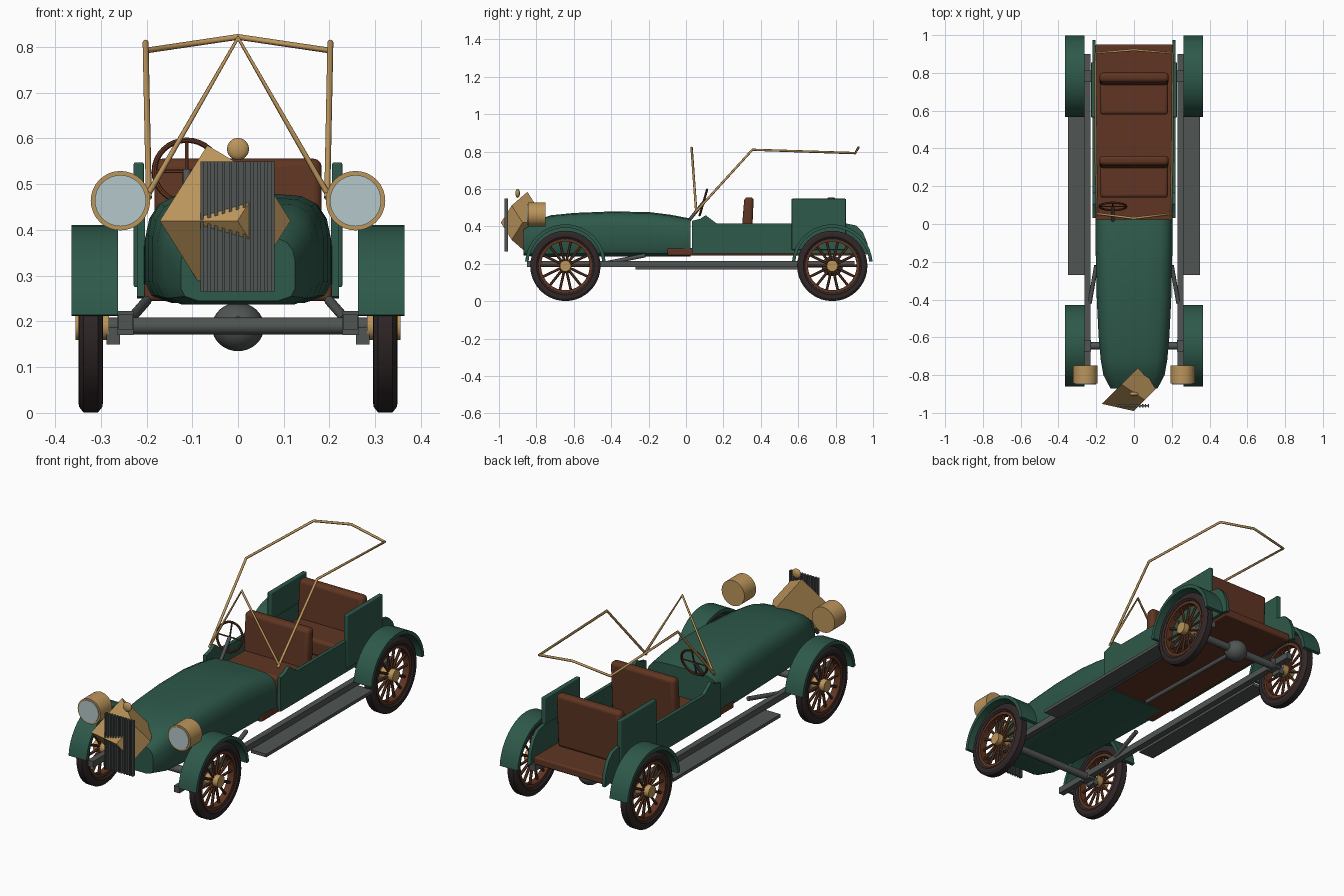
import bpy, bmesh
from math import pi, sin, cos, radians
from mathutils import Vector, Matrix

if "Cube" in bpy.data.objects:
    bpy.data.objects.remove(bpy.data.objects["Cube"])


def material(name, rgb):
    m = bpy.data.materials.new(name)
    m.use_nodes = True
    m.diffuse_color = (*rgb, 1)
    m.node_tree.nodes["Principled BSDF"].inputs["Base Color"].default_value = (*rgb, 1)
    return m


GREEN = material("green_paint", (0.027, 0.1, 0.068))
BRASS = material("brass", (0.5, 0.3, 0.105))
BROWN = material("brown_leather", (0.115, 0.036, 0.016))
TYRE = material("dark_rubber", (0.03, 0.02, 0.021))
GREY = material("grey_metal", (0.08, 0.09, 0.085))
LENS = material("lamp_glass", (0.46, 0.57, 0.6))
made = []


def finish(bm, name, mat, bevel=0):
    bmesh.ops.recalc_face_normals(bm, faces=bm.faces)
    me = bpy.data.meshes.new(name)
    bm.to_mesh(me)
    bm.free()
    me.materials.append(mat)
    ob = bpy.data.objects.new(name, me)
    bpy.context.collection.objects.link(ob)
    if bevel:
        mod = ob.modifiers.new("bevel", "BEVEL")
        mod.width, mod.segments = bevel, 3
    made.append(ob)
    return ob


def loft(name, rings, mat, closed=False, caps=True, bevel=0):
    """Skin a list of point rings."""
    bm = bmesh.new()
    vs = [[bm.verts.new(p) for p in r] for r in rings]
    n = len(vs[0])
    for a, b in zip(vs, vs[1:] + (vs[:1] if closed else [])):
        for i in range(n):
            j = (i + 1) % n
            bm.faces.new((a[i], a[j], b[j], b[i]))
    if caps and not closed:
        bm.faces.new(vs[0])
        bm.faces.new(vs[-1])
    return finish(bm, name, mat, bevel)


def plate(name, pts, x0, x1, mat, bevel=0):
    """Side outline of (y, z) points given thickness along x."""
    return loft(name, [[(x, y, z) for y, z in pts] for x in (x0, x1)], mat, bevel=bevel)


def box(name, x, y, z, mat, bevel=0):
    return plate(name, [(y[0], z[0]), (y[1], z[0]), (y[1], z[1]), (y[0], z[1])], *x, mat, bevel)


def rod(name, a, b, r, mat, r2=None, seg=12):
    a, b = Vector(a), Vector(b)
    d = b - a
    bm = bmesh.new()
    m = Matrix.Translation((a + b) / 2) @ d.to_track_quat('Z', 'Y').to_matrix().to_4x4()
    bmesh.ops.create_cone(bm, cap_ends=True, segments=seg, radius1=r,
                          radius2=r if r2 is None else r2, depth=d.length, matrix=m)
    return finish(bm, name, mat)


def ball(name, loc, size, mat):
    bm = bmesh.new()
    bmesh.ops.create_uvsphere(bm, u_segments=24, v_segments=16, radius=1,
                              matrix=Matrix.Translation(loc) @ Matrix.Diagonal((*size, 1)))
    return finish(bm, name, mat)


def ring(name, centre, profile, mat, rot=Matrix(), seg=40):
    """Spin a closed (axial, radius) profile around the local x axis."""
    m = Matrix.Translation(centre) @ rot
    rings = []
    for k in range(seg):
        t = 2 * pi * k / seg
        rings.append([m @ Vector((u, r * cos(t), r * sin(t))) for u, r in profile])
    return loft(name, rings, mat, closed=True)


def path(name, pts, r, mat):
    """Bent tube through points."""
    cu = bpy.data.curves.new(name, 'CURVE')
    cu.dimensions = '3D'
    cu.bevel_depth, cu.bevel_resolution, cu.use_fill_caps = r, 2, True
    sp = cu.splines.new('POLY')
    sp.points.add(len(pts) - 1)
    for p, co in zip(sp.points, pts):
        p.co = (*co, 1)
    cu.materials.append(mat)
    ob = bpy.data.objects.new(name, cu)
    bpy.context.collection.objects.link(ob)


# Wheels, hubs, spokes and mudguards
TYRE_PROFILE = [(-0.02, 0.145), (-0.027, 0.155), (-0.026, 0.175), (-0.016, 0.188),
                (0.016, 0.188), (0.026, 0.175), (0.027, 0.155), (0.02, 0.145)]
RIM_PROFILE = [(-0.018, 0.13), (0.018, 0.13), (0.018, 0.147), (-0.018, 0.147)]
for s, side in ((1, "left"), (-1, "right")):
    for y, end in ((-0.645, "front"), (0.782, "rear")):
        tag = f"{end}_{side}"
        c = Vector((s * 0.322, y, 0.189))
        ring("tyre_" + tag, c, TYRE_PROFILE, TYRE)
        ring("rim_" + tag, c, RIM_PROFILE, BROWN)
        rod("hub_" + tag, c - Vector((s * 0.04, 0, 0)), c + Vector((s * 0.033, 0, 0)), 0.03, BRASS, seg=20)
        for k in range(14):
            t = 2 * pi * k / 14
            d = Vector((0, cos(t), sin(t)))
            rod(f"spoke_{tag}_{k}", c + d * 0.02, c + d * 0.135, 0.007, BROWN, seg=6)
        angles = [radians(5 + 170 * k / 20) for k in range(21)]
        arc = [(y + 0.216 * cos(t), 0.195 + 0.216 * sin(t)) for t in angles]
        arc += [(y + 0.198 * cos(t), 0.195 + 0.198 * sin(t)) for t in reversed(angles)]
        plate("mudguard_" + tag, arc, s * 0.262, s * 0.364, GREEN)

# Chassis: rails, running boards, braces, axles and driveline
for s, side in ((1, "left"), (-1, "right")):
    box("rail_" + side, (s * 0.23, s * 0.261), (-0.85, 0.9), (0.182, 0.215), GREY)
    box("running_board_" + side, (s * 0.262, s * 0.35), (-0.27, 0.6), (0.17, 0.186), GREY)
    rod("brace_" + side, (s * 0.2, -0.22, 0.245), (s * 0.235, -0.42, 0.205), 0.011, GREY)
    for y, end in ((-0.645, "front"), (0.782, "rear")):
        box(f"axle_clamp_{end}_{side}", (s * 0.228, s * 0.263), (y - 0.03, y + 0.03), (0.17, 0.223), GREY)
        box(f"axle_end_{end}_{side}", (s * 0.258, s * 0.288), (y - 0.025, y + 0.025), (0.15, 0.187), GREY)
for y, end in ((-0.645, "front"), (0.782, "rear")):
    rod(end + "_axle", (-0.3, y, 0.19), (0.3, y, 0.19), 0.019, GREY, seg=16)
ball("differential", (0, 0.782, 0.188), (0.057, 0.057, 0.053), GREY)
rod("drive_shaft", (0, 0.1, 0.2), (0, 0.76, 0.19), 0.011, GREY)

# Bonnet: (y, half width, bottom, top) stations
stations = [(0.025, 0.205, 0.24, 0.442), (-0.08, 0.204, 0.24, 0.462), (-0.2, 0.202, 0.24, 0.477),
            (-0.4, 0.197, 0.24, 0.48), (-0.6, 0.187, 0.24, 0.472), (-0.72, 0.176, 0.237, 0.46),
            (-0.8, 0.162, 0.237, 0.435), (-0.87, 0.125, 0.245, 0.385)]
section = [(0.7, 0), (0.93, 0.07), (1, 0.2), (1, 0.62), (0.96, 0.78), (0.86, 0.91), (0.7, 0.975), (0.35, 1)]
section += [(-u, v) for u, v in reversed(section)]
loft("bonnet", [[(u * w, y, b + v * (t - b)) for u, v in section] for y, w, b, t in stations], GREEN)

# Tub floor, side panels and rear arm panels
box("floor", (-0.205, 0.205), (-0.1, 0.95), (0.245, 0.285), BROWN, 0.008)
tub = [(0.032, 0.255), (0.93, 0.255), (0.975, 0.25), (0.97, 0.31), (0.945, 0.37), (0.91, 0.405),
       (0.86, 0.415), (0.165, 0.415), (0.105, 0.46), (0.075, 0.44), (0.032, 0.43)]
for s, side in ((1, "left"), (-1, "right")):
    plate("tub_side_" + side, tub, s * 0.203, s * 0.221, GREEN)
    box("arm_panel_" + side, (s * 0.206, s * 0.228), (0.565, 0.855), (0.275, 0.548), GREEN, 0.004)

# Seats
for y, row in ((0.14, "front"), (0.58, "rear")):
    box(row + "_seat_cushion", (-0.18, 0.18), (y, y + 0.18), (0.28, 0.365), BROWN, 0.015)
    back = [(y + 0.15, 0.28), (y + 0.21, 0.28), (y + 0.222, 0.556), (y + 0.172, 0.556)]
    plate(row + "_seat_back", back, -0.183, 0.183, BROWN, 0.018)

# Steering wheel and column
hub = Vector((-0.112, 0.093, 0.528))
tilt = Matrix.Rotation(radians(73), 4, 'Z')
tilt = Matrix.Rotation(radians(-16), 4, 'X') @ Matrix.Rotation(radians(90), 4, 'Z')
ring("steering_wheel", hub, [(0.006 * cos(k * pi / 4), 0.071 + 0.006 * sin(k * pi / 4)) for k in range(8)],
     BROWN, tilt, 32)
for k in range(4):
    d = tilt @ Vector((0, cos(k * pi / 2), sin(k * pi / 2)))
    rod(f"steering_spoke_{k}", hub, hub + d * 0.07, 0.004, BROWN, seg=6)
rod("steering_column", hub, (-0.112, -0.01, 0.4), 0.009, GREY)

# Windscreen stays and hood frame
path("windscreen_frame", [(-0.198, 0.055, 0.475), (0, 0.03, 0.82), (0.198, 0.055, 0.475)], 0.0065, BRASS)
half = [(0.195, 0.045, 0.47), (0.202, 0.355, 0.81), (0.203, 0.905, 0.792)]
path("hood_frame", half + [(0, 0.922, 0.822)] + [(-x, y, z) for x, y, z in reversed(half)], 0.0065, BRASS)

# Headlamps
for s, side in ((1, "left"), (-1, "right")):
    x, z = s * 0.257, 0.464
    rod("headlamp_" + side, (x, -0.845, z), (x, -0.75, z), 0.065, BRASS, seg=32)
    rod("headlamp_glass_" + side, (x, -0.849, z), (x, -0.844, z), 0.056, LENS, seg=32)

# Radiator shell: four-sided tapered block set askew
shell = []
for cx, cy, w, h in ((-0.067, -0.848, 0.104, 0.165), (0.057, -0.932, 0.058, 0.092)):
    shell.append([(cx + w * u, cy + w * u, 0.42 + h * v) for u, v in ((-1, 0), (0, 1), (1, 0), (0, -1))])
loft("radiator_shell", shell, BRASS)
ball("radiator_cap", (0, -0.9, 0.577), (0.024, 0.012, 0.024), BRASS)

# Radiator grille
box("grille_plate", (-0.082, 0.08), (-0.965, -0.959), (0.265, 0.55), GREY)
for k in range(11):
    x = -0.082 + 0.0155 * k
    box(f"grille_slat_{k}", (x, x + 0.007), (-0.971, -0.953), (0.265, 0.55), GREY)

# Smooth rounded parts, keep hard edges
bpy.ops.object.select_all(action='DESELECT')
for ob in made:
    ob.select_set(True)
bpy.context.view_layer.objects.active = made[0]
bpy.ops.object.shade_smooth_by_angle(angle=radians(32))
